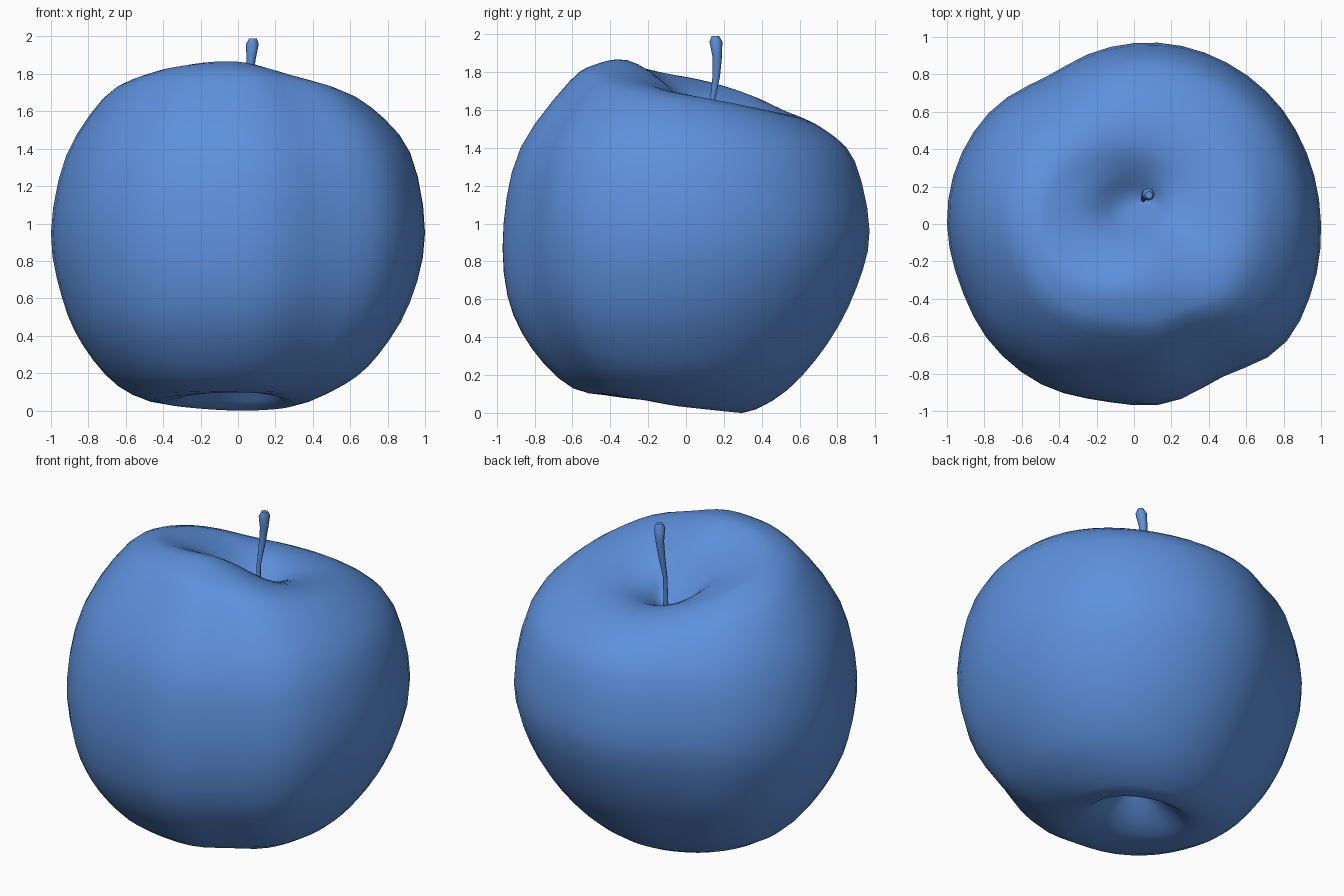
import bpy, bmesh, math
from mathutils import Vector

cube = bpy.data.objects.get("Cube")
if cube:
    bpy.data.objects.remove(cube, do_unlink=True)

SEGMENTS = 48
STEPS = 3

# One blue for the whole fruit
blue = bpy.data.materials.new("apple blue")
blue.use_nodes = True
colour = (0.11, 0.28, 0.72, 1)
blue.diffuse_color = colour
blue.node_tree.nodes["Principled BSDF"].inputs["Base Color"].default_value = colour


def spline(a, b, c, d, t):
    """Smooth curve from b to c."""
    return b + 0.5 * t * (c - a + t * (2 * a - 5 * b + 4 * c - d + t * (3 * (b - c) + d - a)))


def sample_loop(values, u):
    """Sample a closed list of values, u running from 0 to 1."""
    n = len(values)
    i, t = divmod(u * n, 1)
    i = int(i)
    return spline(*(values[(i + k) % n] for k in (-1, 0, 1, 2)), t)


def sample_path(values, s):
    """Sample an open list of values, s counted in points."""
    last = len(values) - 1
    i = min(int(s), last - 1)
    return spline(*(values[max(0, min(last, i + k))] for k in (-1, 0, 1, 2)), s - i)


def loft(name, rings, sharp_angle):
    """Skin a stack of rings and close both ends."""
    bm = bmesh.new()
    loops = [[bm.verts.new(p) for p in ring] for ring in rings]
    for upper, lower in zip(loops, loops[1:]):
        n = len(upper)
        for i in range(n):
            j = (i + 1) % n
            bm.faces.new((upper[i], lower[i], lower[j], upper[j]))
    bm.faces.new(loops[0])
    bm.faces.new(list(reversed(loops[-1])))
    bmesh.ops.recalc_face_normals(bm, faces=bm.faces)
    mesh = bpy.data.meshes.new(name)
    bm.to_mesh(mesh)
    bm.free()
    obj = bpy.data.objects.new(name, mesh)
    bpy.context.collection.objects.link(obj)
    mesh.materials.append(blue)
    bpy.ops.object.select_all(action="DESELECT")
    bpy.context.view_layer.objects.active = obj
    obj.select_set(True)
    bpy.ops.object.shade_smooth_by_angle(angle=math.radians(sharp_angle))
    return obj


# Apple body: profiles (radius, height) from stem pit to bottom hollow
left = [(.005, 1.45), (.07, 1.5), (.17, 1.6), (.35, 1.66), (.55, 1.68), (.72, 1.61), (.92, 1.38),
        (1, .95), (.92, .58), (.75, .3), (.57, .14), (.3, .03), (.18, .13), (.005, .3)]
back = [(.005, 1.45), (.08, 1.47), (.22, 1.53), (.4, 1.58), (.58, 1.57), (.75, 1.49), (.9, 1.33),
        (.98, .96), (.91, .66), (.76, .37), (.54, .12), (.3, 0), (.17, .1), (.005, .3)]
right = [(.005, 1.45), (.12, 1.52), (.28, 1.68), (.45, 1.76), (.55, 1.765), (.72, 1.67), (.92, 1.36),
         (1, .95), (.94, .6), (.83, .35), (.64, .13), (.4, .04), (.2, .13), (.005, .3)]
front = [(.005, 1.45), (.1, 1.6), (.2, 1.76), (.32, 1.86), (.48, 1.84), (.62, 1.75), (.88, 1.4),
         (.97, 1), (.95, .62), (.82, .34), (.6, .13), (.35, .1), (.18, .16), (.005, .3)]
profiles = [[Vector(p) for p in side] for side in (left, back, right, front)]

# Uneven outline seen in plan, and how strongly each profile row follows it
outline = [1, 1, 1.01, 1.01, 1, .97, .93, .98, 1, 1, .99, 1.01, 1.01, .985, 1, .965, 1.04, 1.02]
strength = [0, 0, 0, .3, .7, 1, 1, 1, 1, 1, .8, .3, 0, 0]
pit_pull = [1, .8, .5, .1] + [0] * 10
pit_centre = Vector((.05, .13))

rings = []
for k in range((len(left) - 1) * STEPS + 1):
    s = k / STEPS
    centre = pit_centre * sample_path(pit_pull, s)
    row = [sample_path(side, s) for side in profiles]
    ring = []
    for i in range(SEGMENTS):
        u = i / SEGMENTS
        angle = u * math.tau
        r, z = sample_loop(row, u)
        r *= 1 + (sample_loop(outline, u) - 1) * sample_path(strength, s)
        ring.append((centre.x + r * math.cos(angle), centre.y + r * math.sin(angle), z))
    rings.append(ring)
loft("apple_body", rings, 60)

# Stem: slim, slightly bent, flaring into a knob with a slanted tip
stem_path = [((.05, .13, 1.42), .014), ((.05, .14, 1.65), .013), ((.06, .16, 1.78), .02),
             ((.07, .165, 1.88), .025), ((.077, .158, 1.96), .034), ((.08, .155, 1.99), .02)]
rings = []
for (x, y, z), r in stem_path:
    rings.append([(x + r * math.cos(a), y + r * math.sin(a), z)
                  for a in (i / 8 * math.tau for i in range(8))])
loft("stem", rings, 50)
